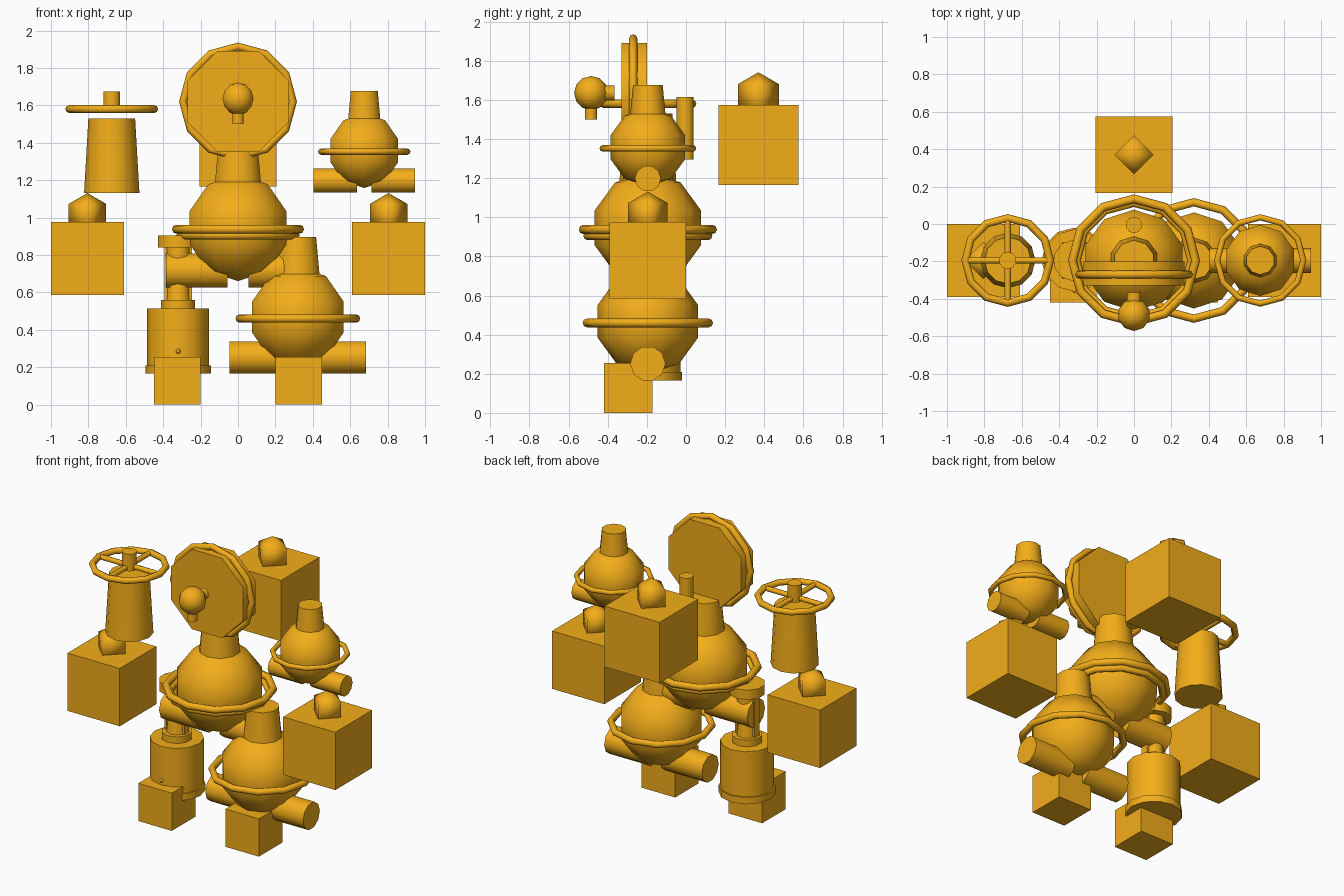
import bpy, math
from math import radians, pi

if "Cube" in bpy.data.objects:
    bpy.data.objects.remove(bpy.data.objects["Cube"])

yellow = bpy.data.materials.new("yellow_paint")
yellow.diffuse_color = (0.9, 0.42, 0.01, 1)
yellow.use_nodes = True
yellow.node_tree.nodes["Principled BSDF"].inputs["Base Color"].default_value = yellow.diffuse_color
Y0 = -0.195  # depth of the body's centre plane


def finish(name, smooth=True, angle=50):
    ob = bpy.context.object
    ob.name = name
    ob.data.materials.append(yellow)
    if smooth:
        bpy.ops.object.shade_smooth_by_angle(angle=radians(angle))
    return ob


def box(name, x0, x1, y0, y1, z0, z1):
    bpy.ops.mesh.primitive_cube_add(
        size=1, location=((x0 + x1) / 2, (y0 + y1) / 2, (z0 + z1) / 2))
    ob = finish(name, False)
    ob.scale = (x1 - x0, y1 - y0, z1 - z0)


def tube(name, loc, r1, r2, length, axis="z", sides=10):
    rot = {"z": (0, 0, 0), "x": (0, pi / 2, 0), "y": (pi / 2, 0, 0)}[axis]
    bpy.ops.mesh.primitive_cone_add(vertices=sides, radius1=r1, radius2=r2,
                                    depth=length, location=loc, rotation=rot)
    return finish(name)


def upright(name, x, y, z0, z1, r1, r2=None, sides=10):
    return tube(name, (x, y, (z0 + z1) / 2), r1, r1 if r2 is None else r2, z1 - z0, "z", sides)


def ball(name, loc, r, sides=10, rings=5):
    bpy.ops.mesh.primitive_uv_sphere_add(segments=sides, ring_count=rings,
                                         radius=r, location=loc)
    finish(name, angle=80)


def ring(name, loc, outer, minor, rot=(0, 0, 0)):
    bpy.ops.mesh.primitive_torus_add(major_radius=outer - minor, minor_radius=minor,
                                     major_segments=12, minor_segments=8,
                                     location=loc, rotation=rot)
    finish(name)


def octa(name, loc, r):
    ball(name, loc, r, 4, 2)
    bpy.ops.object.shade_smooth()


# Round valve body with ring, neck and two side pipes
def valve(name, x, z, s):
    ball(name + "_body", (x, Y0, z), 0.2 * s)
    ring(name + "_ring", (x, Y0, z - 0.006 * s), 0.247 * s, 0.0165 * s)
    upright(name + "_neck", x, Y0, z + 0.14 * s, z + 0.318 * s, 0.093 * s, 0.076 * s)
    for side in (-1, 1):
        tube(name + "_pipe", (x + side * 0.155 * s, Y0, z - 0.16 * s),
             0.067 * s, 0.067 * s, 0.23 * s, "x")


valve("torso", 0, 0.946, 1.43)
ring("torso_lower_ring", (0, Y0, 0.905), 0.33, 0.022)
valve("right_leg", 0.32, 0.468, 1.35)
valve("right_shoulder", 0.675, 1.358, 1.0)

# Feet and forearm boxes with knobs
for side, label in ((-1, "left"), (1, "right")):
    fx, ax = side * 0.325, side * 0.805
    box(label + "_foot", fx - 0.125, fx + 0.125, -0.42, -0.17, 0, 0.255)
    box(label + "_arm_box", ax - 0.195, ax + 0.195, -0.39, 0, 0.585, 0.975)
    octa(label + "_arm_knob", (ax, Y0, 1.015), 0.116)

# Back box
box("back_box", -0.205, 0.205, 0.165, 0.575, 1.165, 1.575)
octa("back_knob", (0, 0.37, 1.62), 0.121)

# Left leg: cylinder tank with stepped neck and yoke
LX = -0.32
upright("left_leg_flange", LX, Y0, 0.165, 0.21, 0.175, sides=12)
upright("left_leg_tank", LX, Y0, 0.17, 0.515, 0.166, sides=12)
upright("left_leg_collar", LX, Y0, 0.51, 0.56, 0.095)
upright("left_leg_gland", LX, Y0, 0.55, 0.66, 0.068, 0.055)
upright("left_leg_stem", LX, Y0, 0.64, 0.8, 0.025)
upright("left_leg_nut", LX, Y0, 0.785, 0.845, 0.066)
upright("left_leg_cap", LX, Y0, 0.84, 0.905, 0.112)
for side in (-1, 1):
    bx = LX + side * 0.066
    box("left_leg_yoke_bar", bx - 0.008, bx + 0.008, Y0 - 0.025, Y0 + 0.025, 0.55, 0.85)
octa("left_leg_pin", (LX, -0.36, 0.285), 0.014)

# Left shoulder: tapered column under a hand wheel
WX = -0.675
upright("shoulder_column", WX, Y0, 1.13, 1.53, 0.148, 0.125, 12)
ring("hand_wheel_rim", (WX, Y0, 1.58), 0.248, 0.021)
upright("hand_wheel_hub", WX, Y0, 1.56, 1.675, 0.047)
for axis in "xy":
    tube("hand_wheel_spoke", (WX, Y0, 1.58), 0.017, 0.017, 0.45, axis, 8)

# Head: flat drum with rim, nose ball and rear post
disc = tube("head_drum", (0, -0.265, 1.62), 0.292, 0.292, 0.13, "y", 8)
disc.rotation_euler = (pi / 2, pi / 8, 0)
ring("head_rim", (0, -0.27, 1.62), 0.315, 0.021, (pi / 2, 0, 0))
ball("nose_ball", (0, -0.485, 1.635), 0.087, 10, 6)
tube("nose_stem", (0, -0.4, 1.635), 0.038, 0.038, 0.07, "y")
upright("nose_drip", 0, -0.485, 1.5, 1.57, 0.031)
upright("head_post", 0, -0.005, 1.295, 1.615, 0.044)
